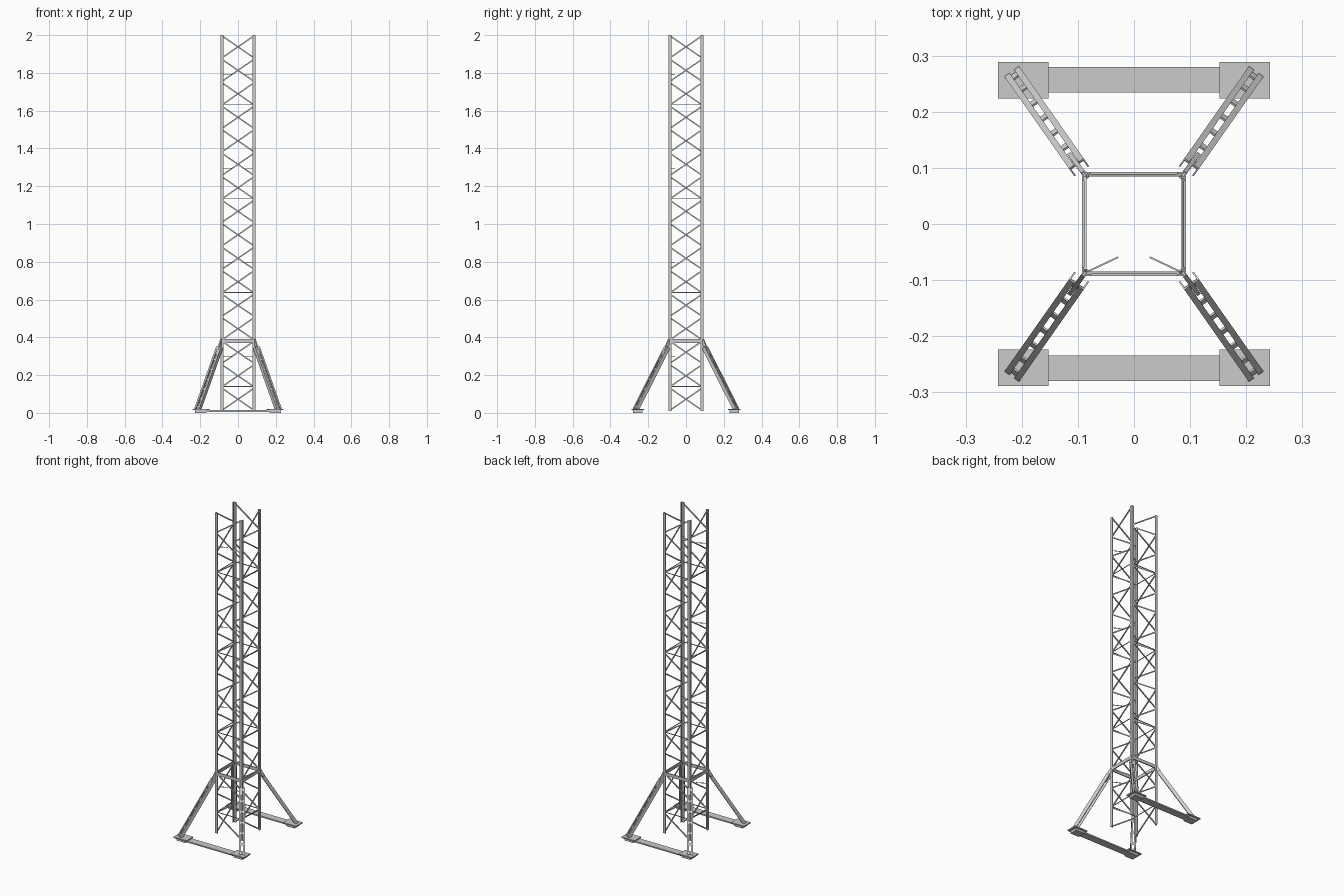
import bpy, math
from mathutils import Vector, Matrix

if "Cube" in bpy.data.objects:
    bpy.data.objects.remove(bpy.data.objects["Cube"])

H = 0.0925          # outer half width of the mast
Z0, Z1 = 0.01, 2.0
BAYS = 16
STEP = (Z1 - Z0) / BAYS


def prism(loop, a, b, up, faces_v):
    """Extrude a closed 2D profile from a to b; profile y follows 'up'."""
    a, b = Vector(a), Vector(b)
    d = (b - a).normalized()
    s = d.cross(Vector(up)).normalized()
    u = s.cross(d)
    verts, faces = faces_v
    o, n = len(verts), len(loop)
    for p in (a, b):
        verts += [p + s * x + u * y for x, y in loop]
    faces += [[o + i, o + (i + 1) % n, o + n + (i + 1) % n, o + n + i] for i in range(n)]
    faces += [[o + i for i in reversed(range(n))], [o + n + i for i in range(n)]]


def rect(w, h, x=0, y=0):
    return [(x - w/2, y - h/2), (x + w/2, y - h/2), (x + w/2, y + h/2), (x - w/2, y + h/2)]


def make(name, fv):
    me = bpy.data.meshes.new(name)
    me.from_pydata([tuple(v) for v in fv[0]], [], fv[1])
    me.validate()
    ob = bpy.data.objects.new(name, me)
    bpy.context.collection.objects.link(ob)
    bpy.context.view_layer.objects.active = ob
    bpy.ops.object.mode_set(mode='EDIT')
    bpy.ops.mesh.select_all(action='SELECT')
    bpy.ops.mesh.normals_make_consistent(inside=False)
    bpy.ops.object.mode_set(mode='OBJECT')
    return ob


def turned(ob, names):
    """Linked copies at quarter turns around the mast."""
    for i, n in enumerate(names, 1):
        c = bpy.data.objects.new(n, ob.data)
        c.matrix_world = Matrix.Rotation(i * math.pi / 2, 4, 'Z')
        bpy.context.collection.objects.link(c)


def mirrored(ob, x=True, y=True):
    m = ob.modifiers.new("mirror", 'MIRROR')
    m.use_axis = (x, y, False)
    m.use_mirror_merge = False


# corner uprights: angle sections with the heel facing outwards
fv = ([], [])
w, t = 0.016, 0.003
ell = [(0, 0), (w, 0), (w, t), (t, t), (t, w), (0, w)]
prism([(H - x, H - y) for x, y in ell], (0, 0, Z0), (0, 0, Z1), (0, 1, 0), fv)
mirrored(make("corner_uprights", fv))

# zigzag lacing on one face, repeated by quarter turns
fv = ([], [])
e, yf = 0.083, -H + 0.0055
for i in range(BAYS):
    s = 1 if i % 2 else -1
    prism(rect(0.007, 0.005), (-s * e, yf, Z0 + i * STEP + 0.005),
          (s * e, yf, Z0 + (i + 1) * STEP - 0.005), (0, 1, 0), fv)
turned(make("lacing_front", fv), ("lacing_right", "lacing_back", "lacing_left"))

# thin horizontal ties, one level in each mast section
fv = ([], [])
for k in range(4):
    z = 0.14 + k * 0.497
    prism(rect(0.004, 0.003), (-e, yf, z), (e, yf, z), (0, 1, 0), fv)
turned(make("ties_front", fv), ("ties_right", "ties_back", "ties_left"))

# thin inward hooks on the front uprights
fv = ([], [])
for k in range(4):
    z = 0.298 + k * 0.497
    prism(rect(0.003, 0.003), (0.087, -0.087, z), (0.028, -0.059, z), (0, 0, 1), fv)
mirrored(make("inner_hooks", fv), True, False)

# collar where the outriggers meet the mast
fv = ([], [])
prism(rect(0.02, 0.006), (-0.09, -H + 0.003, 0.38), (0.09, -H + 0.003, 0.38), (0, 1, 0), fv)
turned(make("collar_front", fv), ("collar_right", "collar_back", "collar_left"))

# outrigger legs: two angle rails joined by rungs
top = Vector((0.098, 0.101, 0.345))
bot = Vector((0.213, 0.265, 0.02))
up = Vector((0.574, 0.819, 0.5))
fv = ([], [])
W, D, g, t = 0.016, 0.02, 0.005, 0.003
for s in (-1, 1):
    prof = [(W, -D), (W, 0), (g, 0), (g, -t), (W - t, -t), (W - t, -D)]
    prism([(s * x, y + 0.01) for x, y in prof], top, bot, up, fv)
d = bot - top
for f in (0.03, 0.2, 0.36, 0.52, 0.68, 0.84, 0.97):
    prism(rect(0.026, 0.004, 0, 0.005), top + d * (f - 0.018), top + d * (f + 0.018), up, fv)
mirrored(make("outrigger_legs", fv))

# narrow brackets linking each outrigger to its upright
fv = ([], [])
prism(rect(0.008, 0.016), (0.087, 0.087, 0.388), top + d * 0.12, up, fv)
mirrored(make("outrigger_brackets", fv))

# foot plates with a smaller pad below
fv = ([], [])
prism(rect(0.09, 0.065), (0.197, 0.256, 0.014), (0.197, 0.256, 0.021), (0, 1, 0), fv)
prism(rect(0.06, 0.05), (0.197, 0.256, 0.0), (0.197, 0.256, 0.014), (0, 1, 0), fv)
mirrored(make("foot_plates", fv))

# ground beams joining the feet on each side
fv = ([], [])
prism(rect(0.045, 0.008), (-0.19, 0.257, 0.010), (0.19, 0.257, 0.010), (0, 0, 1), fv)
mirrored(make("ground_beams", fv), False, True)
